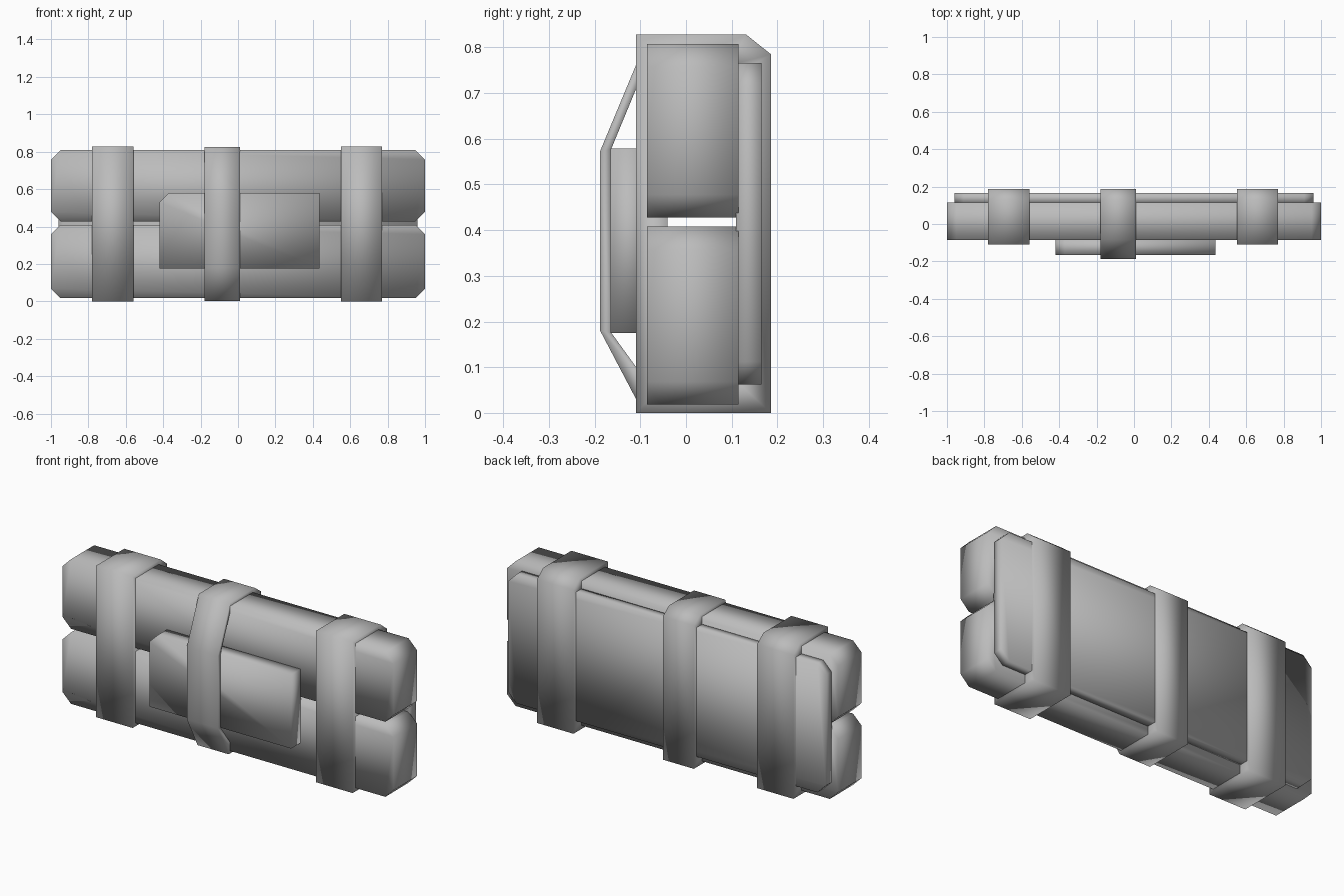
import bpy, bmesh
from mathutils import Vector

if "Cube" in bpy.data.objects:
    bpy.data.objects.remove(bpy.data.objects["Cube"])

grey = bpy.data.materials.new("canvas grey")
grey.diffuse_color = (0.5, 0.5, 0.5, 1)
grey.use_nodes = True
grey.node_tree.nodes["Principled BSDF"].inputs["Base Color"].default_value = grey.diffuse_color


def finish(name, bm):
    bmesh.ops.recalc_face_normals(bm, faces=bm.faces)
    me = bpy.data.meshes.new(name)
    bm.to_mesh(me)
    bm.free()
    me.materials.append(grey)
    for p in me.polygons:
        p.use_smooth = True
    ob = bpy.data.objects.new(name, me)
    bpy.context.collection.objects.link(ob)
    return ob


def slab(name, outline, y0, y1):
    """Extrude an x-z outline from y0 to y1."""
    bm = bmesh.new()
    face = bm.faces.new([bm.verts.new((x, y0, z)) for x, z in outline])
    new = bmesh.ops.extrude_face_region(bm, geom=[face])["geom"]
    verts = [v for v in new if isinstance(v, bmesh.types.BMVert)]
    bmesh.ops.translate(bm, verts=verts, vec=Vector((0, y1 - y0, 0)))
    return finish(name, bm)


def cut_rect(x0, x1, z0, z1, c):
    """Rectangle with its four corners cut off."""
    return [(x0 + c, z0), (x1 - c, z0), (x1, z0 + c), (x1, z1 - c),
            (x1 - c, z1), (x0 + c, z1), (x0, z1 - c), (x0, z0 + c)]


def strap(name, x0, x1, outer, inner):
    """Closed band around the bundle; outer and inner are matching y-z loops."""
    bm = bmesh.new()
    loops = [[bm.verts.new((x, y, z)) for y, z in loop]
             for x, loop in ((x0, outer), (x1, outer), (x1, inner), (x0, inner))]
    n = len(outer)
    for k in range(4):
        a, b = loops[k], loops[(k + 1) % 4]
        for i in range(n):
            j = (i + 1) % n
            bm.faces.new((a[i], a[j], b[j], b[i]))
    return finish(name, bm)


# Two stacked packs
slab("lower_pack", cut_rect(-1, 1, 0.018, 0.408, 0.05), -0.085, 0.115)
slab("upper_pack", cut_rect(-1, 1, 0.428, 0.808, 0.05), -0.085, 0.115)

# Flat panel behind the packs
slab("back_panel", cut_rect(-0.96, 0.96, 0.062, 0.766, 0.05), 0.11, 0.165)

# Front pouch with one cut corner
slab("front_pouch", [(-0.42, 0.175), (0.437, 0.175), (0.437, 0.579),
                     (-0.37, 0.579), (-0.42, 0.53)], -0.165, -0.08)

# Side straps
outer = [(-0.11, 0), (0.186, 0), (0.186, 0.785), (0.132, 0.828), (-0.11, 0.828)]
inner = [(-0.04, 0.07), (0.11, 0.07), (0.11, 0.74), (0.09, 0.76), (-0.04, 0.76)]
strap("left_strap", -0.78, -0.56, outer, inner)
strap("right_strap", 0.55, 0.77, outer, inner)

# Middle strap bends out over the pouch
outer = [(-0.095, 0.003), (0.186, 0.003), (0.186, 0.785), (0.132, 0.825),
         (-0.083, 0.825), (-0.188, 0.573), (-0.188, 0.18)]
inner = [(-0.08, 0.06), (0.11, 0.07), (0.11, 0.74), (0.09, 0.76),
         (-0.08, 0.78), (-0.164, 0.577), (-0.164, 0.176)]
strap("middle_strap", -0.178, 0.01, outer, inner)
